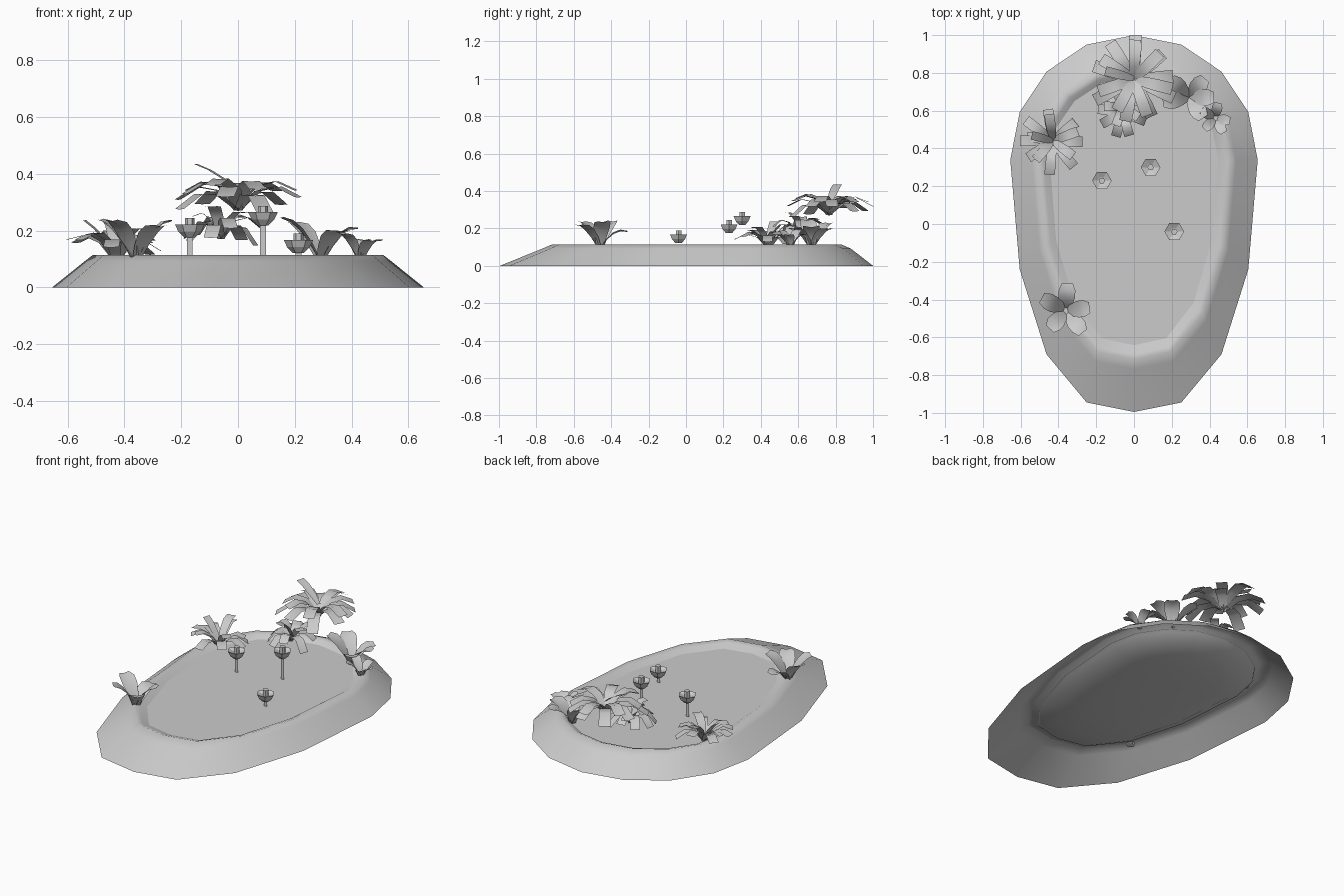
import bpy
import random
from math import sin, cos, pi, radians
from mathutils import Vector

random.seed(4)
cube = bpy.data.objects.get("Cube")
if cube:
    bpy.data.objects.remove(cube, do_unlink=True)

grey = bpy.data.materials.new("pale_grey")
grey.use_nodes = True
tone = (0.6, 0.6, 0.6, 1)
grey.diffuse_color = tone
grey.node_tree.nodes["Principled BSDF"].inputs["Base Color"].default_value = tone


def add_mesh(name, verts, faces, smooth=False):
    mesh = bpy.data.meshes.new(name)
    mesh.from_pydata(verts, [], faces)
    mesh.materials.append(grey)
    for poly in mesh.polygons:
        poly.use_smooth = smooth
    mesh.update()
    obj = bpy.data.objects.new(name, mesh)
    bpy.context.collection.objects.link(obj)
    return obj


def loft(rings):
    """Quads between successive rings of equal length."""
    n = len(rings[0])
    verts = [p for ring in rings for p in ring]
    faces = [(i * n + j, i * n + (j + 1) % n, (i + 1) * n + (j + 1) % n, (i + 1) * n + j)
             for i in range(len(rings) - 1) for j in range(n)]
    return verts, faces


# Egg-shaped pond outline: round at the back, long at the front
SIDES = 16
FRONT_REACH = [0, 0.58, 1.03, 1.285, 1.335]


def outline(side, front, back, z):
    ring = []
    for i in range(SIDES):
        a = 2 * pi * i / SIDES
        if i <= SIDES // 2:
            y = 0.34 + 0.66 * sin(a) * back
        else:
            k = i - SIDES // 2
            y = 0.34 - FRONT_REACH[min(k, SIDES // 2 - k)] * front
        ring.append((0.655 * cos(a) * side, y, z))
    return ring


# Bank: sheet that rises to a crest, then sinks as a shallow bowl under the water
bank = [outline(*p) for p in [(1, 1, 1, 0), (0.825, 0.83, 0.82, 0.092), (0.78, 0.79, 0.74, 0.115),
                              (0.73, 0.77, 0.7, 0.106), (0.66, 0.72, 0.65, 0.08),
                              (0.58, 0.63, 0.57, 0.05), (0.4, 0.44, 0.4, 0.028), (0.15, 0.17, 0.15, 0.02)]]
verts, faces = loft(bank)
faces.append(tuple(range(len(verts) - SIDES, len(verts))))
add_mesh("bank", verts, faces, smooth=True)

# Water surface
add_mesh("water", outline(0.69, 0.74, 0.67, 0.088), [tuple(range(SIDES))])


def tube(name, stations, sides=6):
    """Closed stack of horizontal polygons: (x, y, z, radius)."""
    rings = [[(x + r * cos(2 * pi * j / sides), y + r * sin(2 * pi * j / sides), z)
              for j in range(sides)] for x, y, z, r in stations]
    verts, faces = loft(rings)
    faces.append(tuple(reversed(range(sides))))
    faces.append(tuple(range(len(verts) - sides, len(verts))))
    return add_mesh(name, verts, faces)


# Water flowers: flat stem, open cup and centre
for i, (x, y, top) in enumerate([(-0.17, 0.23, 0.222), (0.088, 0.30, 0.265), (0.213, -0.04, 0.168)]):
    add_mesh(f"flower_stem_{i}", [(x - 0.01, y, 0.06), (x + 0.01, y, 0.06),
                                  (x + 0.01, y, top - 0.02), (x - 0.01, y, top - 0.02)], [(0, 1, 2, 3)])
    tube(f"flower_cup_{i}", [(x, y, top - 0.046, 0.02), (x, y, top - 0.026, 0.04),
                             (x, y, top, 0.052), (x, y, top - 0.015, 0.02)])
    tube(f"flower_centre_{i}", [(x, y, top - 0.015, 0.017), (x, y, top + 0.022, 0.017)])


def leaf(verts, faces, base, angle, length, width, rise, droop, widths, fold):
    """Arched strip with a shallow fold along its middle."""
    out = Vector((cos(angle), sin(angle), 0))
    side = Vector((-sin(angle), cos(angle), 0))
    start = len(verts)
    steps = len(widths) - 1
    for i, w in enumerate(widths):
        t = i / steps
        mid = Vector(base) + out * (length * t) + Vector((0, 0, rise * t - droop * t * t))
        half = side * (width * w / 2)
        lift = Vector((0, 0, fold * width * w))
        verts += [mid - half + lift, mid, mid + half + lift]
    for i in range(steps):
        for k in (0, 1):
            a = start + i * 3 + k
            faces.append((a, a + 3, a + 4, a + 1))


# Leaf styles: width along the leaf, and depth of the fold
STRAP = ([0.5, 0.9, 1, 1], 0.03)
BROAD = ([0.4, 0.75, 1, 1, 0.65], 0.1)


def plant(name, base, angles, length, width, rise, droop, style):
    verts, faces = [], []
    for a in angles:
        f = random.uniform(0.88, 1.06)
        leaf(verts, faces, base, radians(a), length * f, width, rise * random.uniform(0.85, 1.08),
             droop * random.uniform(0.9, 1.05), *style)
    return add_mesh(name, verts, faces, smooth=True)


def spread(count, offset=0):
    return [offset + 360 * (i + random.uniform(-0.25, 0.25)) / count for i in range(count)]


# Tall back plant: two tiers of straps and one raised leaf
plant("palm_lower_leaves", (0, 0.765, 0.27), spread(9, 10), 0.225, 0.066, 0.29, 0.25, STRAP)
plant("palm_upper_leaves", (0, 0.765, 0.29), spread(7, 35), 0.205, 0.064, 0.29, 0.22, STRAP)
plant("palm_raised_leaf", (0, 0.77, 0.34), [165], 0.15, 0.05, 0.16, 0.05, STRAP)

# Strap-leaved plants beneath the palm and on the right bank
plant("under_palm_plant", (-0.06, 0.59, 0.17), spread(9, 15), 0.14, 0.052, 0.25, 0.23, STRAP)
plant("under_palm_crown", (-0.06, 0.62, 0.17), spread(5, 50), 0.11, 0.05, 0.26, 0.17, STRAP)
plant("right_bank_outer_leaves", (-0.43, 0.44, 0.09), spread(8, 0), 0.172, 0.055, 0.27, 0.2, STRAP)
plant("right_bank_inner_leaves", (-0.43, 0.44, 0.1), spread(5, 20), 0.135, 0.052, 0.28, 0.17, STRAP)
plant("right_bank_raised_leaf", (-0.43, 0.44, 0.11), [165], 0.11, 0.045, 0.2, 0.06, STRAP)

# Broad-leaved plants on the bank
plant("front_bank_plant", (-0.36, -0.46, 0.09), [87, 8, -52, 228, 152],
      0.14, 0.088, 0.27, 0.135, BROAD)
plant("left_bank_plant", (0.29, 0.67, 0.09), [50, 0, -55, 135, 190],
      0.135, 0.088, 0.27, 0.14, BROAD)
plant("left_bank_small_plant", (0.43, 0.56, 0.09), [80, -10, -60, 150, 225],
      0.085, 0.055, 0.18, 0.09, BROAD)
